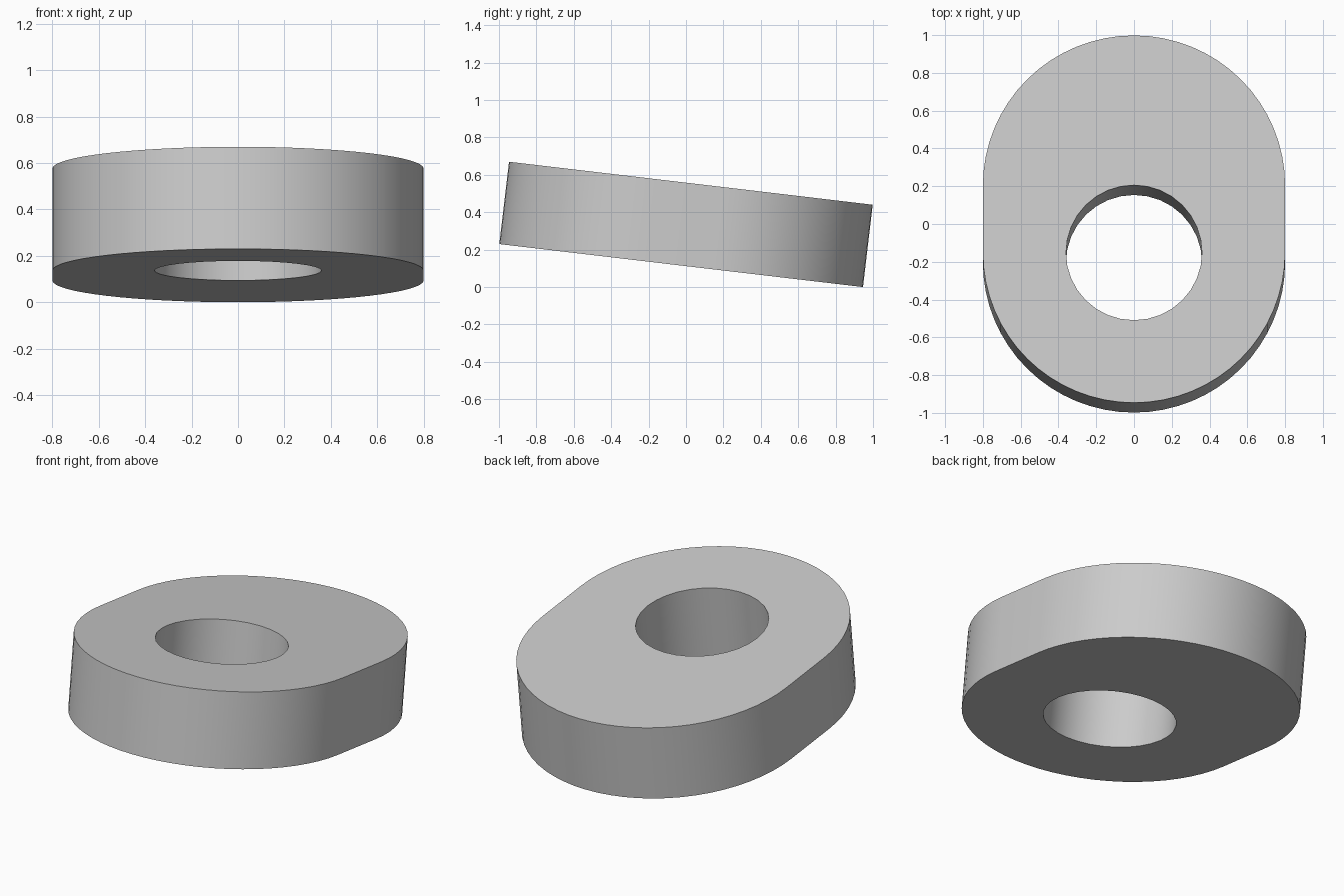
import bpy, bmesh
from math import sin, cos, pi, radians
from mathutils import Matrix

if "Cube" in bpy.data.objects:
    bpy.data.objects.remove(bpy.data.objects["Cube"], do_unlink=True)

RADIUS, HOLE, HALF_STRAIGHT, THICK = 0.8, 0.36, 0.179, 0.443
STEPS = 32
TILT = radians(-6.74)

grey = bpy.data.materials.new("plain grey")
grey.use_nodes = True
colour = (0.6, 0.6, 0.6, 1)
grey.diffuse_color = colour
grey.node_tree.nodes["Principled BSDF"].inputs["Base Color"].default_value = colour


def arc(radius, centre_y, start, sweep, count):
    return [(radius * cos(start + sweep * i / STEPS),
             centre_y + radius * sin(start + sweep * i / STEPS)) for i in range(count)]


def add_loop(bm, points):
    verts = [bm.verts.new((x, y, -THICK / 2)) for x, y in points]
    return [bm.edges.new((v, verts[i - 1])) for i, v in enumerate(verts)]


# Rounded outline with a round hole concentric with its front end
outline = (arc(RADIUS, HALF_STRAIGHT, 0, pi, STEPS + 1)
           + arc(RADIUS, -HALF_STRAIGHT, pi, pi, STEPS + 1))
hole = arc(HOLE, -HALF_STRAIGHT, 0, 2 * pi, STEPS)

bm = bmesh.new()
edges = add_loop(bm, outline) + add_loop(bm, hole)
bmesh.ops.triangle_fill(bm, edges=edges, use_beauty=True, normal=(0, 0, 1))

# Thicken the plate, then tilt it with its front end raised
result = bmesh.ops.extrude_face_region(bm, geom=bm.faces[:], use_keep_orig=True)
top = [g for g in result["geom"] if isinstance(g, bmesh.types.BMVert)]
bmesh.ops.translate(bm, verts=top, vec=(0, 0, THICK))
bmesh.ops.recalc_face_normals(bm, faces=bm.faces[:])
bmesh.ops.dissolve_limit(bm, angle_limit=0.001, verts=bm.verts[:], edges=bm.edges[:])
bm.transform(Matrix.Rotation(TILT, 4, "X"))
lowest = min(v.co.z for v in bm.verts)
bm.transform(Matrix.Translation((0, 0, -lowest)))

mesh = bpy.data.meshes.new("tilted_plate")
bm.to_mesh(mesh)
bm.free()
mesh.materials.append(grey)
plate = bpy.data.objects.new("tilted_plate", mesh)
bpy.context.collection.objects.link(plate)

# Smooth round walls with crisp rims
bpy.ops.object.select_all(action="DESELECT")
plate.select_set(True)
bpy.context.view_layer.objects.active = plate
bpy.ops.object.shade_smooth_by_angle(angle=radians(30))
